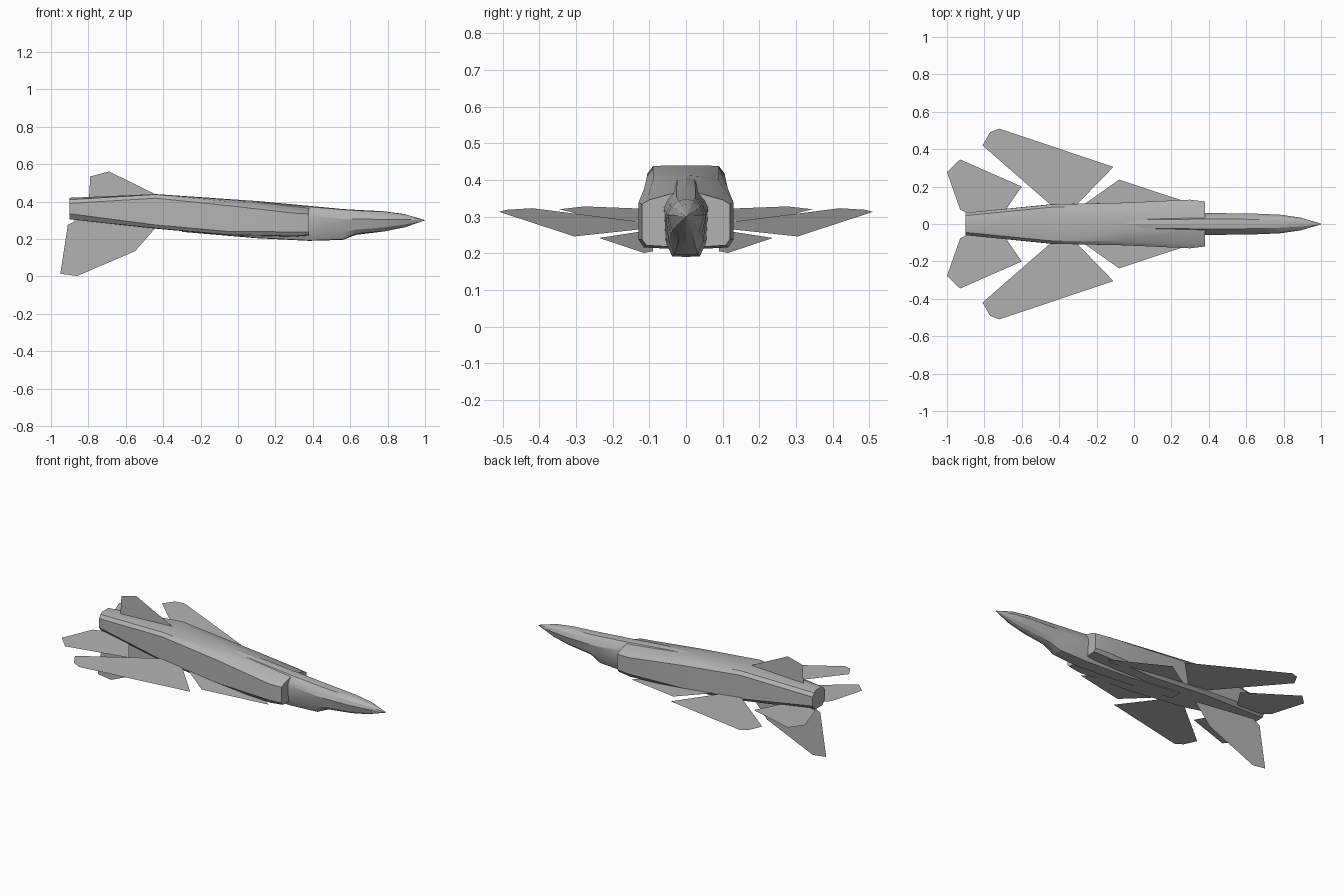
import bpy, math

cube = bpy.data.objects.get("Cube")
if cube:
    bpy.data.objects.remove(cube, do_unlink=True)

grey = bpy.data.materials.new("airframe_grey")
grey.use_nodes = True
COLOUR = (0.45, 0.45, 0.45, 1)
grey.diffuse_color = COLOUR
grey.node_tree.nodes["Principled BSDF"].inputs["Base Color"].default_value = COLOUR


def add_mesh(name, verts, faces):
    me = bpy.data.meshes.new(name)
    me.from_pydata(verts, [], faces)
    me.update()
    ob = bpy.data.objects.new(name, me)
    bpy.context.collection.objects.link(ob)
    me.materials.append(grey)
    return ob


def loft(name, sections, angle):
    """Skin mirrored half sections (top centre to bottom centre) along x."""
    verts, faces = [], []
    for x, half in sections:
        ring = half + [(-y, z) for y, z in half[-2:0:-1]]
        verts += [(x, y, z) for y, z in ring]
    n = len(ring)
    for s in range(len(sections) - 1):
        a, b = s * n, (s + 1) * n
        for i in range(n):
            j = (i + 1) % n
            faces.append((a + i, b + i, b + j, a + j))
    faces.append(tuple(range(n)))
    faces.append(tuple(reversed(range(len(verts) - n, len(verts)))))
    ob = add_mesh(name, verts, faces)
    bpy.ops.object.select_all(action="DESELECT")
    ob.select_set(True)
    bpy.context.view_layer.objects.active = ob
    bpy.ops.object.shade_smooth_by_angle(angle=math.radians(angle))


# Main fuselage with side air intakes
loft("fuselage", [
    (-.90, [(0, .42), (.03, .42), (.045, .41), (.06, .39), (.06, .335), (.035, .305), (0, .305)]),
    (-.44, [(0, .44), (.05, .44), (.09, .438), (.105, .418), (.106, .275), (.09, .257), (0, .255)]),
    (-.05, [(0, .413), (.04, .41), (.09, .4), (.114, .378), (.114, .24), (.1, .222), (0, .22)]),
    (.30, [(0, .38), (.035, .372), (.105, .352), (.13, .338), (.13, .238), (.115, .216), (0, .21)]),
    (.38, [(0, .374), (.035, .364), (.1, .346), (.12, .334), (.12, .238), (.108, .222), (0, .215)]),
], 25)

# Forward fuselage: canopy spine, chines, belly and pointed nose
loft("nose_section", [
    (-.30, [(0, .43), (.02, .425), (.04, .40), (.05, .32), (.05, .25), (.035, .239), (0, .238)]),
    (.10, [(0, .403), (.024, .398), (.045, .37), (.055, .32), (.05, .23), (.035, .206), (0, .204)]),
    (.38, [(0, .377), (.026, .372), (.05, .345), (.06, .325), (.055, .23), (.038, .192), (0, .19)]),
    (.56, [(0, .36), (.026, .357), (.045, .335), (.056, .308), (.048, .235), (.032, .198), (0, .195)]),
    (.63, [(0, .356), (.025, .352), (.044, .332), (.056, .306), (.043, .25), (.022, .228), (0, .222)]),
    (.78, [(0, .348), (.02, .344), (.04, .328), (.05, .305), (.037, .262), (.02, .245), (0, .24)]),
    (.89, [(0, .333), (.014, .331), (.028, .321), (.034, .304), (.026, .277), (.014, .265), (0, .262)]),
    (1.0, [(0, .301), (.001, .301), (.002, .301), (.002, .3), (.002, .299), (.001, .299), (0, .299)]),
], 20)


# Thin lifting surfaces, all lying along the gently pitched body axis
def wing_pair(name, outline, base, slope=-.11):
    for side, s in (("left", 1), ("right", -1)):
        pts = [(x, s * y, base + slope * x) for x, y in outline]
        add_mesh(side + "_" + name, pts, [tuple(range(len(pts)))])


wing_pair("wing", [(-.33, .08), (-.42, .08), (-.81, .42), (-.77, .49),
                   (-.72, .51), (-.11, .305), (-.30, .11)], .234)
wing_pair("strake", [(.29, .115), (-.08, .237), (-.26, .11), (-.27, .09), (.25, .09)], .233)
wing_pair("tailplane", [(-.69, .07), (-.60, .2), (-.93, .345),
                        (-1.0, .277), (-.93, .078), (-.88, .05)], .218)


# Vertical fins on the centre line
def fin(name, outline):
    add_mesh(name, [(x, 0, z) for x, z in outline], [tuple(range(len(outline)))])


fin("upper_fin", [(-.43, .43), (-.45, .443), (-.69, .561), (-.79, .534), (-.797, .41)])
fin("lower_fin", [(-.44, .26), (-.55, .135), (-.86, .002), (-.95, .014),
                  (-.91, .275), (-.88, .29), (-.86, .32)])
